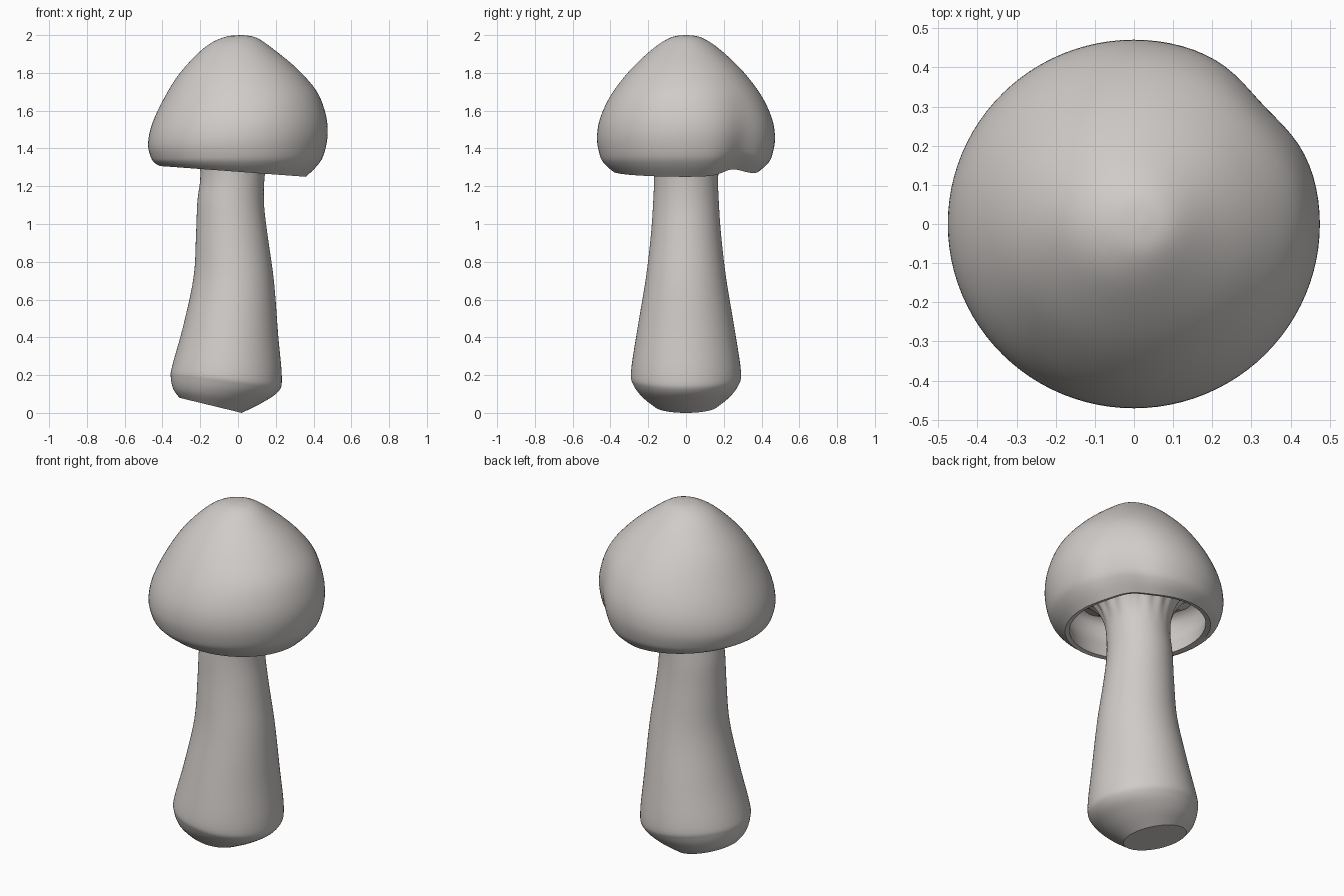
import bpy, bmesh, math

mat = bpy.data.materials.new("pale_warm_grey")
mat.diffuse_color = (0.63, 0.60, 0.58, 1)
N = 96


def spline(rings, steps):
    """Catmull-Rom interpolation through ring parameters."""
    out = []
    for i in range(len(rings) - 1):
        p = [rings[max(0, min(len(rings) - 1, i + k))] for k in (-1, 0, 1, 2)]
        for s in range(steps):
            t = s / steps
            out.append([0.5 * (2 * b + (c - a) * t + (2 * a - 5 * b + 4 * c - d) * t * t
                        + (3 * b - a - 3 * c + d) * t ** 3) for a, b, c, d in zip(*p)])
    out.append(list(rings[-1]))
    return out


def loft(bm, rings, start=None, cap_start=False, steps=5):
    """Tilted ellipse rings: left x, z, right x, z, y radius, dent, ripple."""
    prev = start
    for k, (lx, lz, rx, rz, ry, dent, rip) in enumerate(spline(rings, steps)):
        if k == 0 and start:
            continue
        ring = []
        for i in range(N):
            a = 2 * math.pi * i / N
            g = dent * math.exp(-((a - math.radians(43)) / 0.27) ** 2)
            f = (1 - 0.07 * g) * (1 + rip * math.cos(16 * a))
            c = math.cos(a) * f
            x = (lx + rx) / 2 + (rx - lx) / 2 * c
            z = (lz + rz) / 2 + (rz - lz) / 2 * c + 0.03 * g
            ring.append(bm.verts.new((x, ry * math.sin(a) * f, z)))
        if prev:
            for i in range(N):
                j = (i + 1) % N
                bm.faces.new((prev[i], prev[j], ring[j], ring[i]))
        elif cap_start:
            bm.faces.new(ring)
        prev = ring
    return prev


def finish(bm, name):
    bmesh.ops.recalc_face_normals(bm, faces=bm.faces)
    me = bpy.data.meshes.new(name)
    bm.to_mesh(me)
    bm.free()
    ob = bpy.data.objects.new(name, me)
    bpy.context.collection.objects.link(ob)
    me.materials.append(mat)
    bpy.ops.object.select_all(action='DESELECT')
    ob.select_set(True)
    bpy.context.view_layer.objects.active = ob
    bpy.ops.object.shade_smooth_by_angle(angle=math.radians(35))


# Stem with a slanted cut base
bm = bmesh.new()
loft(bm, [
    (-0.31, 0.08, 0.02, 0.00, 0.17, 0, 0),
    (-0.342, 0.125, 0.13, 0.055, 0.235, 0, 0),
    (-0.356, 0.19, 0.215, 0.115, 0.28, 0, 0),
    (-0.348, 0.25, 0.232, 0.19, 0.291, 0, 0),
    (-0.29, 0.46, 0.212, 0.42, 0.258, 0, 0),
    (-0.235, 0.72, 0.19, 0.70, 0.213, 0, 0),
    (-0.222, 0.95, 0.158, 0.93, 0.186, 0, 0),
    (-0.215, 1.12, 0.138, 1.10, 0.174, 0, 0),
    (-0.20, 1.24, 0.14, 1.24, 0.17, 0, 0),
    (-0.205, 1.34, 0.155, 1.32, 0.18, 0, 0.01),
    (-0.235, 1.43, 0.195, 1.40, 0.215, 0, 0.03),
    (-0.29, 1.49, 0.26, 1.46, 0.275, 0, 0.035),
    (-0.37, 1.53, 0.35, 1.50, 0.36, 0, 0.02),
], cap_start=True)
finish(bm, "stem")

# Cap: domed skin, rim lip and hollow inner wall
bm = bmesh.new()
last = loft(bm, [
    (0.015, 2.0, 0.025, 2.0, 0.005, 0, 0),
    (-0.07, 1.99, 0.10, 1.985, 0.08, 0, 0),
    (-0.175, 1.936, 0.195, 1.92, 0.175, 0, 0),
    (-0.307, 1.80, 0.315, 1.82, 0.30, 0.2, 0),
    (-0.40, 1.65, 0.415, 1.705, 0.40, 0.4, 0),
    (-0.458, 1.52, 0.462, 1.59, 0.456, 0.6, 0),
    (-0.476, 1.42, 0.475, 1.48, 0.471, 0.75, 0),
    (-0.46, 1.35, 0.455, 1.37, 0.455, 0.9, 0),
    (-0.44, 1.323, 0.42, 1.31, 0.43, 1, 0),
    (-0.413, 1.307, 0.36, 1.25, 0.385, 1, 0),
], cap_start=True)
last = loft(bm, [
    (-0.413, 1.307, 0.36, 1.25, 0.385, 1, 0),
    (-0.385, 1.31, 0.335, 1.257, 0.362, 1, 0),
], last, steps=1)
loft(bm, [
    (-0.385, 1.31, 0.335, 1.257, 0.362, 1, 0),
    (-0.39, 1.35, 0.35, 1.32, 0.368, 0.9, 0),
    (-0.41, 1.43, 0.39, 1.42, 0.395, 0.7, 0),
    (-0.385, 1.51, 0.375, 1.50, 0.38, 0.5, 0),
    (-0.30, 1.55, 0.29, 1.54, 0.29, 0.2, 0),
], last)
finish(bm, "cap")
